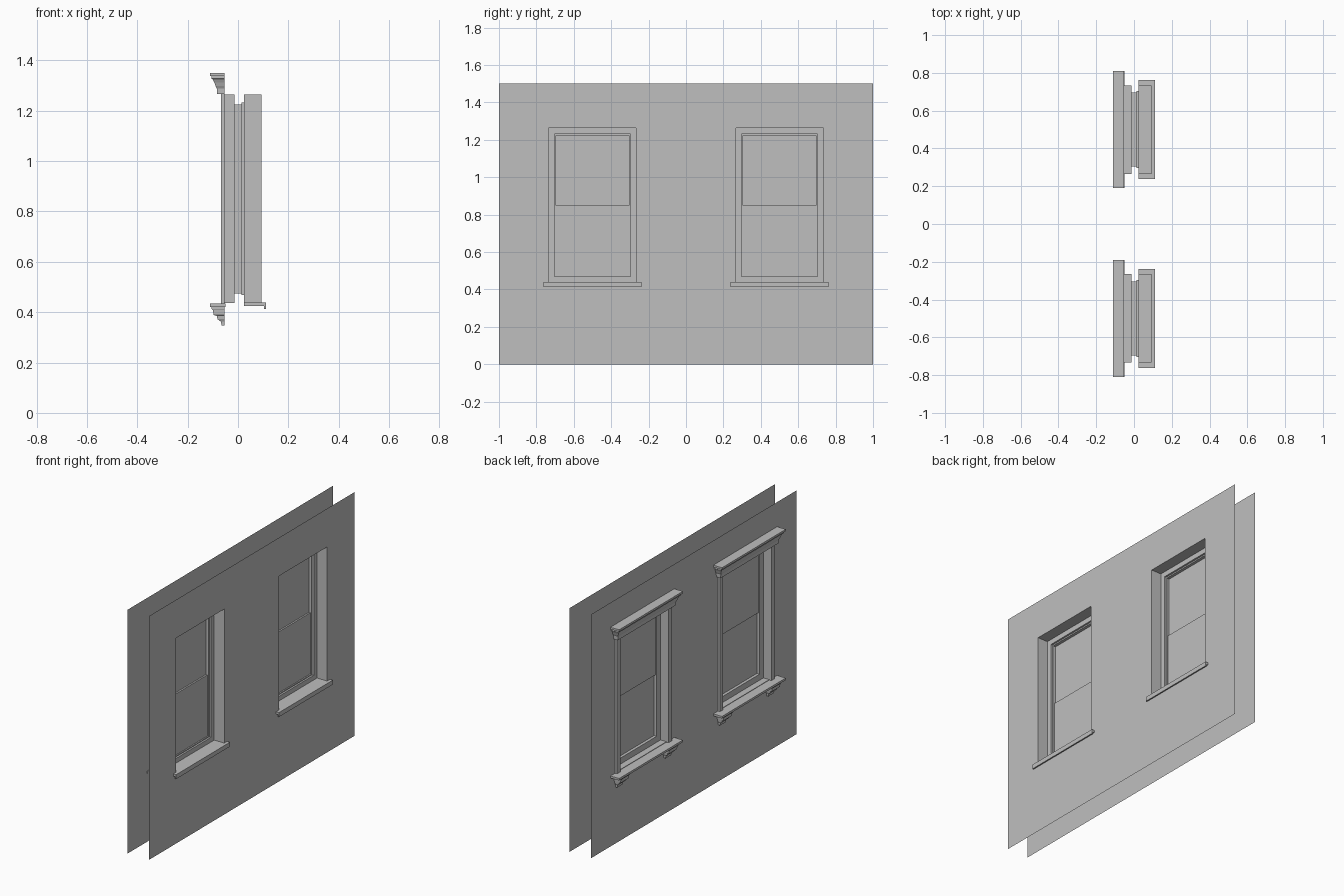
import bpy
import bmesh

cube = bpy.data.objects.get("Cube")
if cube:
    bpy.data.objects.remove(cube)

GREY = bpy.data.materials.new("plain_grey")
GREY.use_nodes = True
COLOUR = (0.52, 0.52, 0.52, 1)
GREY.diffuse_color = COLOUR
GREY.node_tree.nodes["Principled BSDF"].inputs["Base Color"].default_value = COLOUR

INNER, OUTER = 0.093, -0.053           # x of the two wall sheets
HALF, LOW, HIGH = 0.234, 0.437, 1.264  # window opening
CENTRES = {"front": -0.5, "back": 0.5}


def finish(name, bm, solid=False):
    bmesh.ops.remove_doubles(bm, verts=bm.verts, dist=0.0001)
    if solid:
        bmesh.ops.recalc_face_normals(bm, faces=bm.faces)
    mesh = bpy.data.meshes.new(name)
    bm.to_mesh(mesh)
    bm.free()
    mesh.materials.append(GREY)
    ob = bpy.data.objects.new(name, mesh)
    bpy.context.collection.objects.link(ob)
    return ob


def face(bm, points, flip=False):
    points = list(points)
    if flip:
        points.reverse()
    bm.faces.new([bm.verts.new(p) for p in points])


def rect(x, y, half, low, high):
    return [(x, y - half, low), (x, y + half, low),
            (x, y + half, high), (x, y - half, high)]


def wall(name, x, flip):
    """Sheet with two window openings."""
    bm = bmesh.new()
    ys = [-1, -0.5 - HALF, -0.5 + HALF, 0.5 - HALF, 0.5 + HALF, 1]
    zs = [0, LOW, HIGH, 1.5]
    for i in range(5):
        for j in range(3):
            if j == 1 and i in (1, 3):
                continue
            mid, half = (ys[i] + ys[i + 1]) / 2, (ys[i + 1] - ys[i]) / 2
            face(bm, rect(x, mid, half, zs[j], zs[j + 1]), flip)
    finish(name, bm)


def tunnel(name, y, rings, flip):
    """Stepped rectangular lining, from the wall in to the sash."""
    bm = bmesh.new()
    loops = [rect(x, y, *size) for x, size in rings]
    for a, b in zip(loops, loops[1:]):
        for i in range(4):
            k = (i + 1) % 4
            quad = [a[i], a[k], b[k], b[i]]
            if len(set(quad)) == 4:
                face(bm, quad, flip)
    finish(name, bm)


def moulding(name, y, base, flare, profile):
    """Mitred moulding against the outer wall: profile is (depth, z)."""
    bm = bmesh.new()
    loops = []
    for d, z in profile:
        h = base + flare * d
        loops.append([bm.verts.new(p) for p in (
            (OUTER, y - h, z), (OUTER - d, y - h, z),
            (OUTER - d, y + h, z), (OUTER, y + h, z))])
    for a, b in zip(loops, loops[1:]):
        for i in range(4):
            k = (i + 1) % 4
            bm.faces.new([a[i], a[k], b[k], b[i]])
    bm.faces.new(loops[0])
    bm.faces.new(loops[-1])
    finish(name, bm, True)


def box(name, x0, x1, y0, y1, z0, z1):
    bm = bmesh.new()
    bmesh.ops.create_cube(bm, size=1)
    for v in bm.verts:
        v.co = ((x0 + x1) / 2 + v.co.x * (x1 - x0),
                (y0 + y1) / 2 + v.co.y * (y1 - y0),
                (z0 + z1) / 2 + v.co.z * (z1 - z0))
    finish(name, bm, True)


CORNICE = [(0.03, 1.266), (0.031, 1.288), (0.036, 1.297), (0.041, 1.312),
           (0.047, 1.324), (0.052, 1.327), (0.052, 1.337), (0.059, 1.337),
           (0.059, 1.349)]
BRACKET = [(0.052, 0.422), (0.052, 0.413), (0.047, 0.408), (0.043, 0.388),
           (0.032, 0.386), (0.028, 0.372), (0.015, 0.362), (0.012, 0.347)]

OPENING = (HALF, LOW, HIGH)
SASH = (0.203, 0.468, 1.232)
GLASS = (0.196, 0.474, 1.224)
MEETING = 0.85
UPPER_X, LOWER_X = -0.005, 0.005


def window(side, y):
    # Linings on both sides of the panes
    tunnel(side + "_inner_lining", y,
           [(INNER, OPENING), (0.024, OPENING), (0.024, SASH), (0.013, SASH),
            (0.013, GLASS), (UPPER_X, GLASS)], False)
    tunnel(side + "_outer_lining", y,
           [(OUTER, OPENING), (-0.013, OPENING), (-0.013, GLASS),
            (LOWER_X, GLASS)], True)

    # Sliding panes, the lower one stepped inwards
    half, low, high = GLASS
    bm = bmesh.new()
    face(bm, rect(UPPER_X, y, half, MEETING, high))
    face(bm, rect(LOWER_X, y, half, low, MEETING))
    face(bm, [(UPPER_X, y - half, MEETING), (LOWER_X, y - half, MEETING),
              (LOWER_X, y + half, MEETING), (UPPER_X, y + half, MEETING)])
    finish(side + "_panes", bm)

    # Inner sill with a drooping lip
    box(side + "_inner_sill", 0.024, 0.112, y - 0.262, y + 0.262, 0.425, 0.439)
    box(side + "_inner_sill_lip", 0.104, 0.112, y - 0.262, y + 0.262, 0.412, 0.426)

    # Outer sill, crown, side casings and brackets
    box(side + "_outer_sill", OUTER - 0.059, -0.05, y - 0.31, y + 0.31, 0.421, 0.434)
    moulding(side + "_cornice", y, 0.251, 1, CORNICE)
    for s, label in ((-1, "_front"), (1, "_back")):
        edges = sorted((y + s * HALF, y + s * 0.266))
        box(side + label + "_casing", -0.067, OUTER, *edges, 0.433, 1.267)
        moulding(side + label + "_bracket", y + s * 0.235, 0.022, 0.4, BRACKET)


wall("inner_wall", INNER, False)
wall("outer_wall", OUTER, True)
for side, y in CENTRES.items():
    window(side + "_window", y)
